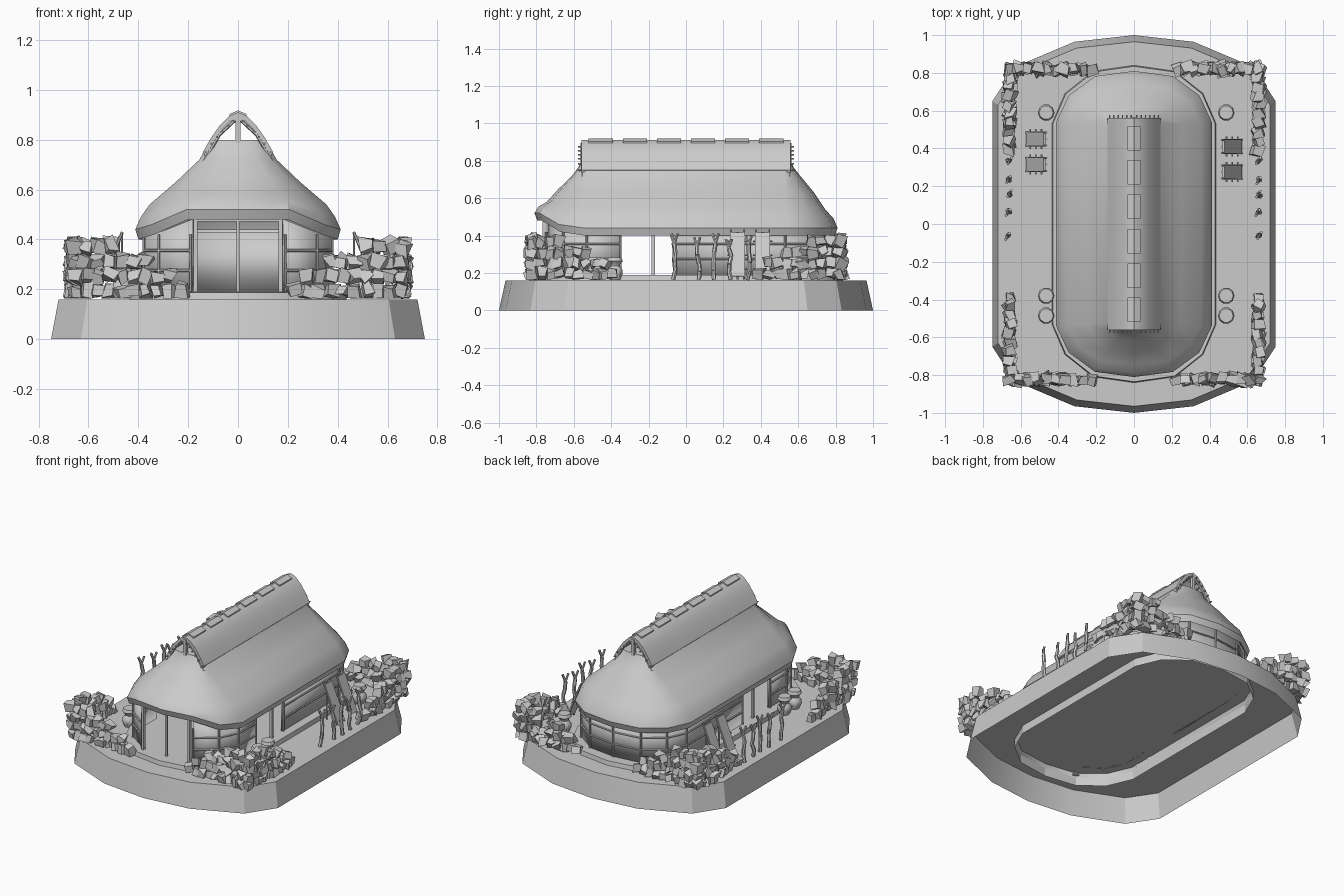
import bpy, bmesh, math, random
from mathutils import Vector, Matrix, Euler

random.seed(4)
cube = bpy.data.objects.get("Cube")
if cube:
    bpy.data.objects.remove(cube, do_unlink=True)

clay = bpy.data.materials.new("light_grey")
clay.use_nodes = True
GREY = (0.6, 0.6, 0.6, 1)
clay.diffuse_color = GREY
clay.node_tree.nodes["Principled BSDF"].inputs["Base Color"].default_value = GREY


def finish(name, bm, smooth=False, thick=0):
    me = bpy.data.meshes.new(name)
    bm.to_mesh(me)
    bm.free()
    me.materials.append(clay)
    ob = bpy.data.objects.new(name, me)
    bpy.context.collection.objects.link(ob)
    if thick:
        mod = ob.modifiers.new("thickness", "SOLIDIFY")
        mod.thickness = thick
    if smooth:
        bpy.ops.object.select_all(action="DESELECT")
        ob.select_set(True)
        bpy.context.view_layer.objects.active = ob
        bpy.ops.object.shade_smooth_by_angle(angle=math.radians(32))
    return ob


def outline(hx, s, e, f=.5):
    """Long plan shape with straight sides and faceted rounded ends."""
    back = [(hx, s), (hx * .84, s + .52 * (e - s)), (hx * f, s + .9 * (e - s)), (0, e)]
    back += [(-x, y) for x, y in reversed(back[:3])]
    return back + [(-x, -y) for x, y in back]


def loft(bm, rings, cap=True):
    rows = [[bm.verts.new(p) for p in ring] for ring in rings]
    for a, b in zip(rows, rows[1:]):
        for i in range(len(a)):
            j = (i + 1) % len(a)
            bm.faces.new((a[i], a[j], b[j], b[i]))
    if cap:
        bm.faces.new(rows[-1])


def stick(bm, p, q, r, sides=6):
    p, q = Vector(p), Vector(q)
    d = q - p
    m = Matrix.Translation((p + q) / 2) @ d.to_track_quat("Z", "Y").to_matrix().to_4x4()
    bmesh.ops.create_cone(bm, cap_ends=True, segments=sides, radius1=r, radius2=r,
                          depth=d.length, matrix=m)


def box(bm, centre, size, rot=(0, 0, 0)):
    m = Matrix.Translation(centre) @ Euler(rot).to_matrix().to_4x4() @ Matrix.Diagonal((*size, 1))
    return bmesh.ops.create_cube(bm, size=1, matrix=m)["verts"]


def extrude_y(bm, profile, y0, y1):
    a = [bm.verts.new((x, y0, z)) for x, z in profile]
    b = [bm.verts.new((x, y1, z)) for x, z in profile]
    n = len(a)
    for i in range(n):
        bm.faces.new((a[i], a[(i + 1) % n], b[(i + 1) % n], b[i]))
    bm.faces.new(a[::-1])
    bm.faces.new(b)
    bmesh.ops.recalc_face_normals(bm, faces=bm.faces)


# Hollow terrace with the raised house floor
bm = bmesh.new()
levels = [(.75, .65, 1, .42, 0), (.72, .63, .965, .42, .16),
          (.435, .53, .84, .5, .16), (.43, .53, .835, .5, .188)]
loft(bm, [[(x, y, z) for x, y in outline(hx, s, e, f)] for hx, s, e, f, z in levels])
finish("terrace", bm, smooth=True)

# Foundation ring under the house floor
bm = bmesh.new()
plan = outline(.435, .53, .84)
loft(bm, [[(x, y, z) for x, y in plan] for z in (.105, .16)], cap=False)
finish("foundation_ring", bm)

# Thatched roof, with the eave lifted over the front door
levels = [(.385, .53, .775, .425, 1), (.40, .54, .795, .4, 1), (.412, .54, .81, .44, 1),
          (.39, .54, .79, .49, .8), (.355, .535, .745, .54, .5), (.25, .53, .685, .63, .2),
          (.155, .53, .61, .72, 0), (.13, .53, .575, .765, 0), (.095, .53, .56, .8, 0)]
rings = []
for hx, s, e, z, lift in levels:
    ring = []
    for x, y in outline(hx, s, e):
        up = 0
        if y < -s - .01:
            up = .08 if abs(x) < hx * .6 else .02
        ring.append((x, y, z + up * lift))
    rings.append(ring)
bm = bmesh.new()
loft(bm, rings)
finish("roof", bm, smooth=True)

# Curved ridge cap with raised ridge plates
half = [(.14, .752), (.11, .805), (.075, .855), (.035, .895), (0, .91)]
arch = half + [(-x, z) for x, z in reversed(half[:-1])]
under = [(x * .93, z - .022) for x, z in reversed(arch)]
bm = bmesh.new()
extrude_y(bm, arch + under, -.56, .56)
finish("ridge_cap", bm, smooth=True)
bm = bmesh.new()
top = [p for p in arch if abs(p[0]) < .05]
plate = [(x, z + .008) for x, z in top] + [(x, z - .005) for x, z in reversed(top)]
for i in range(6):
    y = (i - 2.5) * .182
    extrude_y(bm, plate, y - .065, y + .065)
finish("ridge_plates", bm)

# Gable timbers and batten ends under the cap
bm = bmesh.new()
for end in (-1, 1):
    y = end * .555
    box(bm, (0, y, .84), (.022, .02, .11))
    for side in (-1, 1):
        stick(bm, (side * .14, y, .71), (side * .075, y, .82), .007)
        stick(bm, (side * .075, y, .82), (0, y, .89), .007)
        for i in range(6):
            t = i / 5
            x = side * (.13 - .115 * t)
            z = .75 + .125 * t ** .8
            stick(bm, (x, y - end * .05, z), (x, y + end * .022, z), .004)
finish("gable_timbers", bm)


# House walls, open at the front door and at both side doors
def wall_runs(p):
    hx = p[0][0]
    return [[(hx, -.06)] + p[:7] + [(-hx, -.06)],
            [(-hx, -.35)] + p[7:10],
            p[11:] + [(hx, -.35)]]


bm = bmesh.new()
for run in wall_runs(outline(.372, .53, .765)):
    for a, b in zip(run, run[1:]):
        tops = [.48 if y < -.6 and abs(x) < .2 else .43 for x, y in (a, b)]
        bm.faces.new([bm.verts.new(v) for v in
                      ((*a, .188), (*b, .188), (*b, tops[1]), (*a, tops[0]))])
bmesh.ops.remove_doubles(bm, verts=bm.verts, dist=.0001)
finish("walls", bm, smooth=True, thick=.012)

# Horizontal rails and posts on the walls
bm = bmesh.new()
for run in wall_runs(outline(.378, .53, .772)):
    for a, b in zip(run, run[1:]):
        for z in (.275, .355):
            stick(bm, (*a, z), (*b, z), .006)
    for x, y in run:
        stick(bm, (x, y, .19), (x, y, .42), .006)
for side in (-1, 1):
    box(bm, (side * .372, -.175, .305), (.016, .018, .23))
    box(bm, (side * .17, -.757, .335), (.016, .02, .29))
    box(bm, (side * .372, -.205, .408), (.016, .3, .014))
box(bm, (0, -.755, .337), (.014, .014, .295))
box(bm, (0, -.755, .479), (.35, .018, .012))
finish("rails_and_posts", bm)

# Stepped rubble walls at the four corners
GAP = .048
for sx, x_name in ((1, "left"), (-1, "right")):
    for sy, y_name in ((1, "back"), (-1, "front")):
        bm = bmesh.new()
        for layer in range(4):
            count = int((.45, .4, .3, .16)[layer] / GAP)
            z = .192 + layer * .06
            spots = [(d, 0) for d in range(count + 1)]
            spots += [(0, d) for d in range(1, count + 1)]
            for dx, dy in spots:
                pos = (sx * (.658 - dx * GAP + random.uniform(-.006, .006)),
                       sy * (.822 - dy * GAP + random.uniform(-.006, .006)),
                       z + random.uniform(-.006, .006))
                size = [random.uniform(.042, .055) for _ in range(3)]
                rot = [random.uniform(-.4, .4) for _ in range(3)]
                for v in box(bm, pos, size, rot):
                    v.co += Vector([random.uniform(-.011, .011) for _ in range(3)])
                    v.co.z = max(v.co.z, .163)
        finish(y_name + "_" + x_name + "_rubble_wall", bm)

# Crooked forked stakes along both sides
bm = bmesh.new()
for side in (-1, 1):
    for i, y in enumerate((-.06, .065, .155, .235, .335)):
        tall = (.36, .34, .36, .33, .35)[i]
        pts = [Vector((side * .662 + random.uniform(-.008, .008),
                       y + random.uniform(-.009, .009), .165 + (tall - .165) * k / 4)) for k in range(5)]
        for a, b in zip(pts, pts[1:]):
            stick(bm, a, b, .012)
        for tip in (-1, 1):
            stick(bm, pts[-1], pts[-1] + Vector((tip * .01, tip * .016, .05)), .008)
finish("forked_stakes", bm)

# Leaning drying racks
bm = bmesh.new()
for side, rows in ((1, (.41, .275)), (-1, (.45, .315))):
    for y in rows:
        tilt = -side * math.atan2(.1, .25)
        box(bm, (side * .52, y, .298), (.01, .075, .25), (0, tilt, 0))
        for dy in (-.035, .035):
            stick(bm, (side * .57, y + dy, .168), (side * .464, y + dy, .43), .006)
        for t in (.2, .5, .8):
            x, z = .57 - .1 * t, .17 + .25 * t
            stick(bm, (side * x, y - .052, z), (side * x, y + .052, z), .005)
        stick(bm, (side * .465, y, .165), (side * .465, y, .42), .005)
finish("drying_racks", bm)

# Lidded clay jars
bm = bmesh.new()
profile = [(.03, 0), (.044, .03), (.042, .055), (.027, .075), (.03, .085), (.044, .1), (.037, .12)]
for x, y in ((.488, .59), (.488, -.38), (.488, -.485), (-.465, .59), (-.465, -.38), (-.465, -.485)):
    loft(bm, [[(x + r * math.cos(k * math.pi / 5), y + r * math.sin(k * math.pi / 5), .163 + z)
               for k in range(10)] for r, z in profile])
finish("jars", bm, smooth=True)
